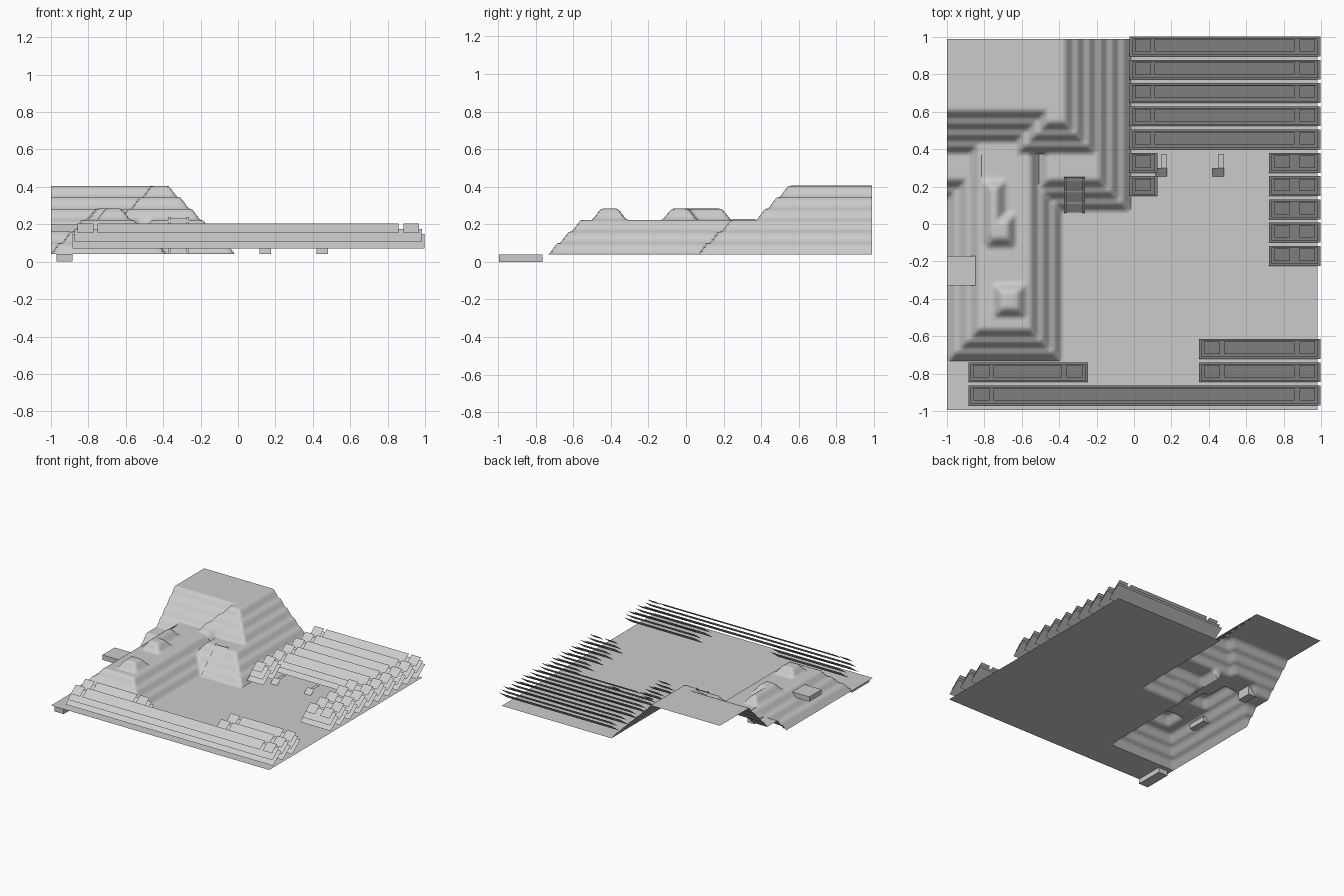
import bpy, bmesh, math

if "Cube" in bpy.data.objects:
    bpy.data.objects.remove(bpy.data.objects["Cube"])

P = 0.0615            # terrace pitch
STEP = 0.061          # terrace height
GROUND = 0.04
INF = 9.0

grey = bpy.data.materials.new("light_grey")
grey.diffuse_color = (0.6, 0.6, 0.6, 1)
grey.use_nodes = True
grey.node_tree.nodes["Principled BSDF"].inputs["Base Color"].default_value = grey.diffuse_color


def finish(bm, name, smooth=False):
    me = bpy.data.meshes.new(name)
    bm.to_mesh(me)
    bm.free()
    ob = bpy.data.objects.new(name, me)
    bpy.context.collection.objects.link(ob)
    me.materials.append(grey)
    if smooth:
        bpy.context.view_layer.objects.active = ob
        ob.select_set(True)
        bpy.ops.object.shade_smooth_by_angle(angle=math.radians(60))
        ob.select_set(False)
    return ob


def quad(bm, x0, x1, y0, y1, z0, z1):
    """Sheet rising from z0 at y0 to z1 at y1."""
    pts = [(x0, y0, z0), (x1, y0, z0), (x1, y1, z1), (x0, y1, z1)]
    return bm.faces.new([bm.verts.new(p) for p in pts])


def box(bm, x0, x1, y0, y1, z0, z1, open_top=False):
    b = [bm.verts.new(p) for p in ((x0, y0, z0), (x1, y0, z0), (x1, y1, z0), (x0, y1, z0))]
    t = [bm.verts.new((v.co.x, v.co.y, z1)) for v in b]
    bm.faces.new(b[::-1])
    for i in range(4):
        j = (i + 1) % 4
        bm.faces.new((b[i], b[j], t[j], t[i]))
    if not open_top:
        bm.faces.new(t)
    return t


def terrace(d, levels):
    """Height of a stepped bank at inside distance d."""
    s = max(0.0, min(d / P, levels))
    k = int(s + 1e-6)
    u = max(0.0, s - k) * 4
    prof = (0, 0.3, 0.65, 0.95, 1, 1)
    i = int(u)
    return STEP * (k + prof[i] + (prof[i + 1] - prof[i]) * (u - i))


# Terraced banks: x0, x1, y0, y1, base height, number of steps
Y0 = 0.375
X = lambda n: -1 + n * P
Y = lambda n: Y0 + n * P
BANKS = [
    (X(0), X(10), Y(-18), INF, GROUND, 3),              # left hill
    (X(6), X(16), Y(-5), INF, GROUND, 3),               # right hill
    (-INF, X(14), Y(-4), INF, GROUND, 2),               # side ledge
    (X(6), X(13), Y(0), INF, GROUND + 3 * STEP, 3),     # upper corner
    (-INF, X(14), Y(0), INF, GROUND + 2 * STEP, 4),     # upper hill
    (-0.755, -0.575, -0.50, -0.315, GROUND + 3 * STEP, 1),  # front mound
    (-0.80, -0.63, -0.125, 0.06, GROUND + 3 * STEP, 1),     # middle mound
    (-0.81, -0.685, -0.10, 0.24, GROUND + 3 * STEP, 1),     # ridge
]


def height(x, y):
    h = GROUND
    for x0, x1, y0, y1, base, n in BANKS:
        d = min(x - x0, x1 - x, y - y0, y1 - y)
        if d > 0:
            h = max(h, base + terrace(d, n))
    return h


# Hills
bm = bmesh.new()
NX, NY, S = 64, 112, P / 4
grid = [[bm.verts.new((-1 + i * S, Y(-18) + j * S, height(-1 + i * S, Y(-18) + j * S)))
         for i in range(NX + 1)] for j in range(NY + 1)]
for j in range(NY):
    for i in range(NX):
        q = [grid[j][i], grid[j][i + 1], grid[j + 1][i + 1], grid[j + 1][i]]
        # split along the crease so that ridges and valleys stay straight
        if abs(q[0].co.z - q[2].co.z) <= abs(q[1].co.z - q[3].co.z):
            bm.faces.new((q[0], q[1], q[2]))
            bm.faces.new((q[0], q[2], q[3]))
        else:
            bm.faces.new((q[0], q[1], q[3]))
            bm.faces.new((q[1], q[2], q[3]))
finish(bm, "terraced_hills", True)

# Flat ground
bm = bmesh.new()
quad(bm, X(16), 0.98, -0.995, Y(10), GROUND, GROUND)
quad(bm, -1, X(16), -0.995, Y(-18), GROUND, GROUND)
finish(bm, "flat_ground")

# Sunken trough under the front left corner
bm = bmesh.new()
box(bm, -0.97, -0.885, -0.995, -0.765, 0.0, GROUND, True)
finish(bm, "corner_trough")

# Bridge on the left bank
bm = bmesh.new()
box(bm, -1, -0.825, -0.33, -0.17, 0.16, 0.20)
finish(bm, "side_bridge")

# Ramp from the ledge to the hill top
bm = bmesh.new()
for v in box(bm, -0.88, -0.815, 0.25, 0.37, 0.15, 0.228):
    if v.co.x < -0.85:
        v.co.z = 0.168
finish(bm, "ledge_ramp")

# Stairway: sloping sheet with two side rails and cross pieces
bm = bmesh.new()
quad(bm, -0.375, -0.262, 0.062, 0.25, 0.044, 0.232)
for x in (-0.375, -0.277):
    quad(bm, x, x + 0.015, 0.058, 0.25, 0.05, 0.24)
finish(bm, "stairway")


# Rows of stacked leaning panels
def panel(bm, x0, x1, yc, half, zc):
    quad(bm, x0, x1, yc - half, yc + half, zc - 0.75 * half, zc + 0.75 * half)


def panel_row(x0, x1, yc):
    bm = bmesh.new()
    panel(bm, x0, x1, yc, 0.053, 0.109)
    panel(bm, x0 + 0.012, x1 - 0.012, yc, 0.044, 0.142)
    a, b, w = x0 + 0.028, x1 - 0.028, 0.085
    blocks = [(a, a + w)]
    if x1 - x0 > 0.2:
        blocks.append((b - w, b))
    if x1 - x0 > 0.4:
        blocks.append((a + w + 0.02, b - w - 0.025))
    for p, q in blocks:
        panel(bm, p, q, yc + 0.006, 0.033, 0.179)
    finish(bm, "panel_row")


row_y = lambda k: 0.949 - 0.1244 * k
R = 0.997
for k in range(5):
    panel_row(-0.023, R, row_y(k))
for k in (5, 6):
    panel_row(-0.023, 0.125, row_y(k))
for k in range(5, 10):
    panel_row(0.722, R, row_y(k))
for k in (13, 14):
    panel_row(0.347, R, row_y(k))
panel_row(-0.885, -0.247, row_y(14))
panel_row(-0.885, R, row_y(15))

# Small leaning plates with a flat strip behind
for x in (0.115, 0.42):
    bm = bmesh.new()
    quad(bm, x, x + 0.062, 0.255, 0.30, 0.04, 0.075)
    quad(bm, x + 0.03, x + 0.06, 0.30, 0.375, 0.075, 0.075)
    finish(bm, "small_plate")
